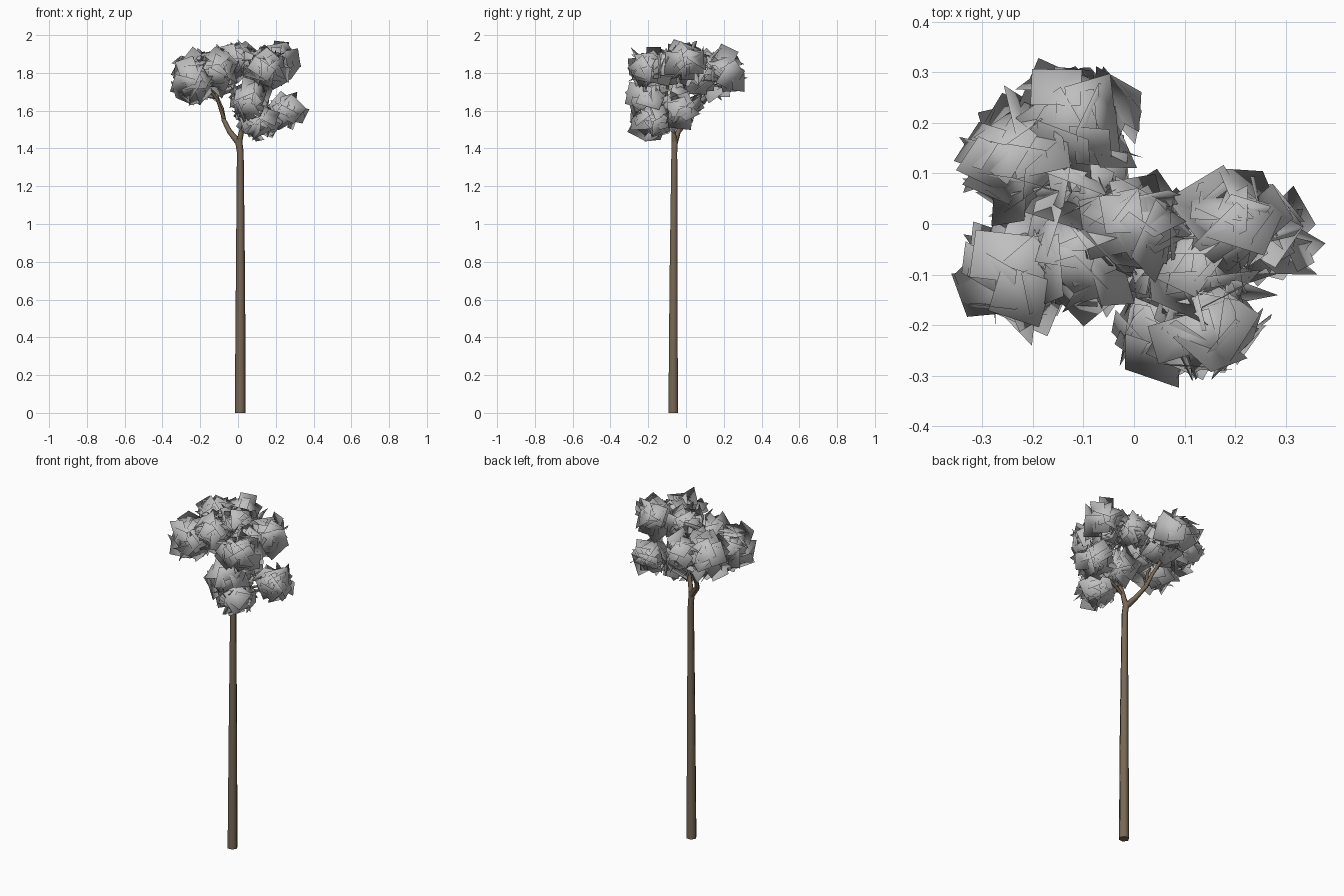
import bpy, bmesh, math, random
from mathutils import Vector, Matrix

random.seed(11)
cube = bpy.data.objects.get("Cube")
if cube:
    bpy.data.objects.remove(cube, do_unlink=True)


def material(name, rgb):
    m = bpy.data.materials.new(name)
    m.use_nodes = True
    m.diffuse_color = (*rgb, 1)
    bsdf = m.node_tree.nodes["Principled BSDF"]
    bsdf.inputs["Base Color"].default_value = (*rgb, 1)
    bsdf.inputs["Roughness"].default_value = 0.9
    return m


bark = material("brown bark", (0.19, 0.14, 0.09))
leaf = material("grey foliage", (0.52, 0.52, 0.52))


def add_object(name, bm, mat):
    me = bpy.data.meshes.new(name)
    bm.to_mesh(me)
    bm.free()
    me.materials.append(mat)
    ob = bpy.data.objects.new(name, me)
    bpy.context.collection.objects.link(ob)
    return ob


def limb(name, path, sides=6):
    """Tapered tube through (x, y, z, radius) points."""
    bm = bmesh.new()
    pts = [Vector(p[:3]) for p in path]
    rings = []
    for i, p in enumerate(pts):
        d = pts[min(i + 1, len(pts) - 1)] - pts[max(i - 1, 0)]
        if i == 0 and p.z == 0:
            d = Vector((0, 0, 1))
        u = d.cross(Vector((0, 1, 0))).normalized()
        v = d.cross(u).normalized()
        ring = []
        for k in range(sides):
            a = math.tau * k / sides
            ring.append(bm.verts.new(p + path[i][3] * (u * math.cos(a) + v * math.sin(a))))
        rings.append(ring)
    for a, b in zip(rings, rings[1:]):
        for k in range(sides):
            n = (k + 1) % sides
            bm.faces.new((a[k], a[n], b[n], b[k]))
    bm.faces.new(rings[0])
    bm.faces.new(rings[-1])
    bmesh.ops.recalc_face_normals(bm, faces=bm.faces)
    for f in bm.faces:
        f.smooth = len(f.verts) == 4
    add_object(name, bm, bark)


# Trunk and branches
limb("trunk", [(0.012, -0.068, 0, 0.029), (0.013, -0.066, 0.7, 0.0245),
               (0.012, -0.062, 1.38, 0.018), (0.002, -0.06, 1.45, 0.019)])
limb("left_rear_branch", [(0.004, -0.06, 1.43, 0.018), (-0.045, -0.04, 1.49, 0.014),
                          (-0.075, 0.01, 1.55, 0.012), (-0.085, 0.05, 1.61, 0.010),
                          (-0.12, 0.08, 1.69, 0.009), (-0.15, 0.13, 1.8, 0.005)])
limb("left_front_branch", [(-0.075, 0.01, 1.56, 0.01), (-0.11, -0.02, 1.66, 0.008),
                           (-0.19, -0.07, 1.76, 0.004)])
limb("right_branch", [(0.006, -0.06, 1.43, 0.016), (0.025, -0.07, 1.52, 0.012),
                      (0.06, -0.1, 1.62, 0.01), (0.12, -0.1, 1.74, 0.008),
                      (0.19, -0.05, 1.85, 0.004)])
limb("low_right_branch", [(0.025, -0.07, 1.5, 0.009), (0.12, -0.06, 1.55, 0.007),
                          (0.25, -0.03, 1.6, 0.004)])


def foliage(name, centre, radii, count, size):
    """Clump of leaf cards scattered through an ellipsoid, softly shaded as one mass."""
    centre, radii = Vector(centre), Vector(radii)
    bm = bmesh.new()
    for i in range(count):
        z = 1 - 2 * (i + 0.5) / count
        a = i * math.pi * (3 - math.sqrt(5)) + random.uniform(-0.4, 0.4)
        s = math.sqrt(1 - z * z)
        n = Vector((s * math.cos(a), s * math.sin(a), z))
        pos = centre + n * random.uniform(0.5, 1.0) * radii
        tilt = Vector([random.gauss(0, 0.6) for _ in range(3)])
        rot = (n + tilt).to_track_quat("Z", "Y").to_matrix()
        rot = rot @ Matrix.Rotation(random.uniform(0, math.tau), 3, "Z")
        w = size * random.uniform(0.35, 0.6)
        h = size * random.uniform(0.35, 0.6)
        quad = [bm.verts.new(pos + rot @ Vector((x * w, y * h, 0)))
                for x, y in ((-1, -1), (1, -1), (1, 1), (-1, 1))]
        bm.faces.new(quad).smooth = True
    ob = add_object(name, bm, leaf)
    me = ob.data
    me.normals_split_custom_set_from_vertices(
        [(v.co - centre).normalized() for v in me.vertices])


# Foliage clumps
clumps = {
    "rear_foliage": ((-0.11, 0.21, 1.81), (0.10, 0.10, 0.10)),
    "rear_right_foliage": ((-0.23, 0.12, 1.79), (0.09, 0.10, 0.11)),
    "rear_centre_foliage": ((-0.10, 0.08, 1.79), (0.09, 0.09, 0.10)),
    "front_right_foliage": ((-0.23, -0.09, 1.76), (0.09, 0.10, 0.11)),
    "centre_foliage": ((-0.11, -0.06, 1.81), (0.10, 0.10, 0.10)),
    "crown_foliage": ((0.0, 0.0, 1.87), (0.09, 0.08, 0.08)),
    "left_foliage": ((0.20, 0.0, 1.86), (0.10, 0.08, 0.08)),
    "front_left_foliage": ((0.15, -0.20, 1.82), (0.09, 0.10, 0.08)),
    "inner_left_foliage": ((0.13, -0.09, 1.83), (0.09, 0.08, 0.07)),
    "low_front_foliage": ((0.06, -0.20, 1.65), (0.08, 0.09, 0.10)),
    "low_inner_foliage": ((0.06, -0.07, 1.64), (0.08, 0.08, 0.08)),
    "low_centre_foliage": ((0.11, -0.17, 1.54), (0.09, 0.10, 0.06)),
    "low_left_foliage": ((0.25, -0.02, 1.60), (0.07, 0.08, 0.06)),
}
for name, (centre, radii) in clumps.items():
    foliage(name, centre, radii, 32, 0.11)
